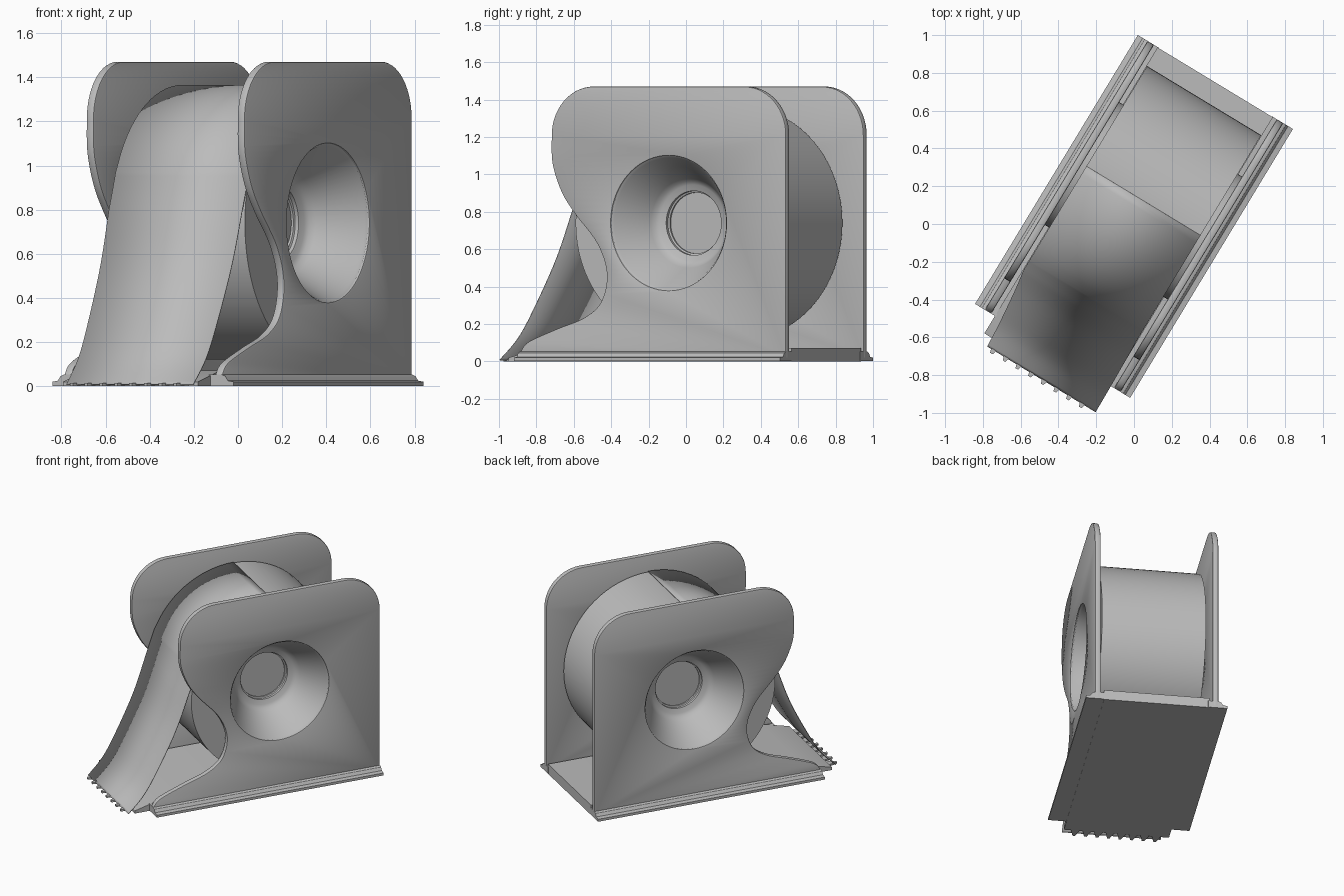
import bpy, bmesh, math
from mathutils import Matrix, Vector

if "Cube" in bpy.data.objects:
    bpy.data.objects.remove(bpy.data.objects["Cube"])

GREY = (0.5, 0.5, 0.5, 1)
mat = bpy.data.materials.new("plain grey")
mat.use_nodes = True
mat.diffuse_color = GREY
bsdf = mat.node_tree.nodes["Principled BSDF"]
bsdf.inputs["Base Color"].default_value = GREY
bsdf.inputs["Roughness"].default_value = 0.6

# The dispenser is built straight, then turned on the ground
WORLD = Matrix.Translation((0, 0.04, 0)) @ Matrix.Rotation(math.radians(-31.2), 4, 'Z')
SIDE = Matrix(((0, 0, 1, 0), (1, 0, 0, 0), (0, 1, 0, 0), (0, 0, 0, 1)))   # profile in y, z
FRONT = Matrix(((1, 0, 0, 0), (0, 0, -1, 0), (0, 1, 0, 0), (0, 0, 0, 1)))  # profile in x, z
HUB_Y, HUB_Z, ROLL_R = 0.097, 0.74, 0.62


def finish(name, bm, angle=30):
    bmesh.ops.remove_doubles(bm, verts=bm.verts, dist=0.0002)
    bmesh.ops.recalc_face_normals(bm, faces=bm.faces)
    mesh = bpy.data.meshes.new(name)
    bm.to_mesh(mesh)
    bm.free()
    mesh.materials.append(mat)
    ob = bpy.data.objects.new(name, mesh)
    bpy.context.collection.objects.link(ob)
    ob.matrix_world = WORLD
    bpy.ops.object.select_all(action='DESELECT')
    bpy.context.view_layer.objects.active = ob
    ob.select_set(True)
    bpy.ops.object.shade_smooth_by_angle(angle=math.radians(angle))
    return ob


def extrude(name, loops, half, matrix, bevel=0.0):
    """Filled 2D outline (with holes) given thickness and an optional chamfer."""
    cu = bpy.data.curves.new(name + " outline", 'CURVE')
    cu.dimensions, cu.fill_mode = '2D', 'BOTH'
    cu.extrude, cu.bevel_depth, cu.offset = half - bevel, bevel, -bevel
    cu.bevel_resolution = 1
    for loop in loops:
        sp = cu.splines.new('POLY')
        sp.points.add(len(loop) - 1)
        for pt, (a, b) in zip(sp.points, loop):
            pt.co = (a, b, 0, 1)
        sp.use_cyclic_u = True
    tmp = bpy.data.objects.new(name + " outline", cu)
    bpy.context.collection.objects.link(tmp)
    deps = bpy.context.evaluated_depsgraph_get()
    mesh = bpy.data.meshes.new_from_object(tmp.evaluated_get(deps))
    bm = bmesh.new()
    bm.from_mesh(mesh)
    bm.transform(matrix)
    bpy.data.objects.remove(tmp)
    bpy.data.meshes.remove(mesh)
    return finish(name, bm)


def revolve(name, profile, side=1):
    """Closed (radius, x) profile spun around the hub axis."""
    bm = bmesh.new()
    vs = [bm.verts.new((x * side, HUB_Y, HUB_Z + r)) for r, x in profile]
    es = [bm.edges.new((vs[i - 1], vs[i])) for i in range(len(vs))]
    bmesh.ops.spin(bm, geom=vs + es, cent=(0, HUB_Y, HUB_Z), axis=(1, 0, 0),
                   angle=math.tau, steps=72)
    bmesh.ops.remove_doubles(bm, verts=bm.verts, dist=0.0002)
    bmesh.ops.dissolve_degenerate(bm, edges=bm.edges, dist=0.0002)
    return finish(name, bm)


def arc(cy, cz, r, a0, a1, n):
    return [(cy + r * math.cos(math.radians(a0 + (a1 - a0) * i / n)),
             cz + r * math.sin(math.radians(a0 + (a1 - a0) * i / n))) for i in range(n + 1)]


def smooth(pts, n=6):
    """Catmull-Rom curve through the points."""
    p = [Vector(q) for q in [pts[0]] + pts + [pts[-1]]]
    out = []
    for a, b, c, d in zip(p, p[1:], p[2:], p[3:]):
        for i in range(n):
            t = i / n
            out.append(tuple(0.5 * (2 * b + (c - a) * t + (2 * a - 5 * b + 4 * c - d) * t * t
                                    + (3 * b - a - 3 * c + d) * t ** 3)))
    return out + [tuple(pts[-1])]


# Side plates with a swept front edge and a round opening
front_edge = smooth([(-0.635, 1.21), (-0.63, 1.06), (-0.575, 0.91), (-0.49, 0.79),
                     (-0.35, 0.63), (-0.29, 0.47), (-0.325, 0.32), (-0.43, 0.235),
                     (-0.6, 0.175), (-0.78, 0.105), (-0.83, 0.05)])
plate = ([(0.832, 0.02)] + arc(0.572, 1.21, 0.26, 0, 90, 14)
         + arc(-0.375, 1.21, 0.26, 90, 180, 14) + front_edge[1:] + [(-0.83, 0.02)])
opening = arc(HUB_Y, HUB_Z, 0.36, 0, 355, 71)

# Stepped sill along the foot of each plate
sill = [(0.35, 0.002), (0.48, 0.002), (0.48, 0.02), (0.45, 0.025), (0.437, 0.045),
        (0.42, 0.052), (0.35, 0.052)]

# Funnel-shaped hub, sunk into the roll from each side
hub = [(0, 0.1), (0.38, 0.1), (0.38, 0.41), (0.36, 0.41), (0.35, 0.4), (0.24, 0.205),
       (0.225, 0.182), (0.205, 0.168), (0.18, 0.162), (0.172, 0.158), (0.172, 0.14),
       (0.163, 0.136), (0.163, 0.125), (0, 0.125)]

for side, word in ((1, "left"), (-1, "right")):
    extrude(word + "_side_plate", [plate, opening], 0.02,
            Matrix.Translation((0.4 * side, 0, 0)) @ SIDE, 0.008)
    extrude(word + "_sill", [[(x * side, z) for x, z in sill]], 0.832, FRONT)
    revolve(word + "_hub", hub, side)

# Floor with a front tongue sloping down to the cutter
extrude("floor", [[(0.83, 0), (0.83, 0.072), (-0.74, 0.072), (-0.94, 0.02), (-0.94, 0)]],
        0.357, SIDE)

# Cutter teeth along the tongue
bm = bmesh.new()
for i in range(8):
    x = -0.27 + i * 0.0785
    tri = [(x - 0.03, -0.935), (x + 0.03, -0.935), (x + 0.008, -1.012), (x - 0.008, -1.012)]
    face = bm.faces.new([bm.verts.new((a, b, 0.0)) for a, b in tri])
    top = bmesh.ops.extrude_face_region(bm, geom=[face])["geom"]
    bmesh.ops.translate(bm, vec=(0, 0, 0.014),
                        verts=[v for v in top if isinstance(v, bmesh.types.BMVert)])
finish("cutter_teeth", bm)

# Tape roll
revolve("tape_roll", [(0.376, -0.353), (ROLL_R, -0.353), (ROLL_R, 0.353), (0.376, 0.353)])

# Loose tape, leaving the roll and reaching the cutter
path = (arc(HUB_Y, HUB_Z, ROLL_R + 0.003, 90, 150, 14)
        + smooth([(-0.485, 0.97), (-0.548, 0.79), (-0.645, 0.54), (-0.785, 0.27),
                  (-0.88, 0.12), (-0.99, 0.008)]))
bm = bmesh.new()
rows = []
for y, z in path:
    drop = max(0.0, (0.8 - z) / 0.8)
    rows.append([bm.verts.new((x, y, z)) for x in (-0.353 + 0.045 * drop, 0.353 + 0.01 * drop)])
for a, b in zip(rows, rows[1:]):
    bm.faces.new((a[0], a[1], b[1], b[0]))
tape = finish("loose_tape", bm)
solid = tape.modifiers.new("thickness", 'SOLIDIFY')
solid.thickness, solid.offset = 0.005, 0
